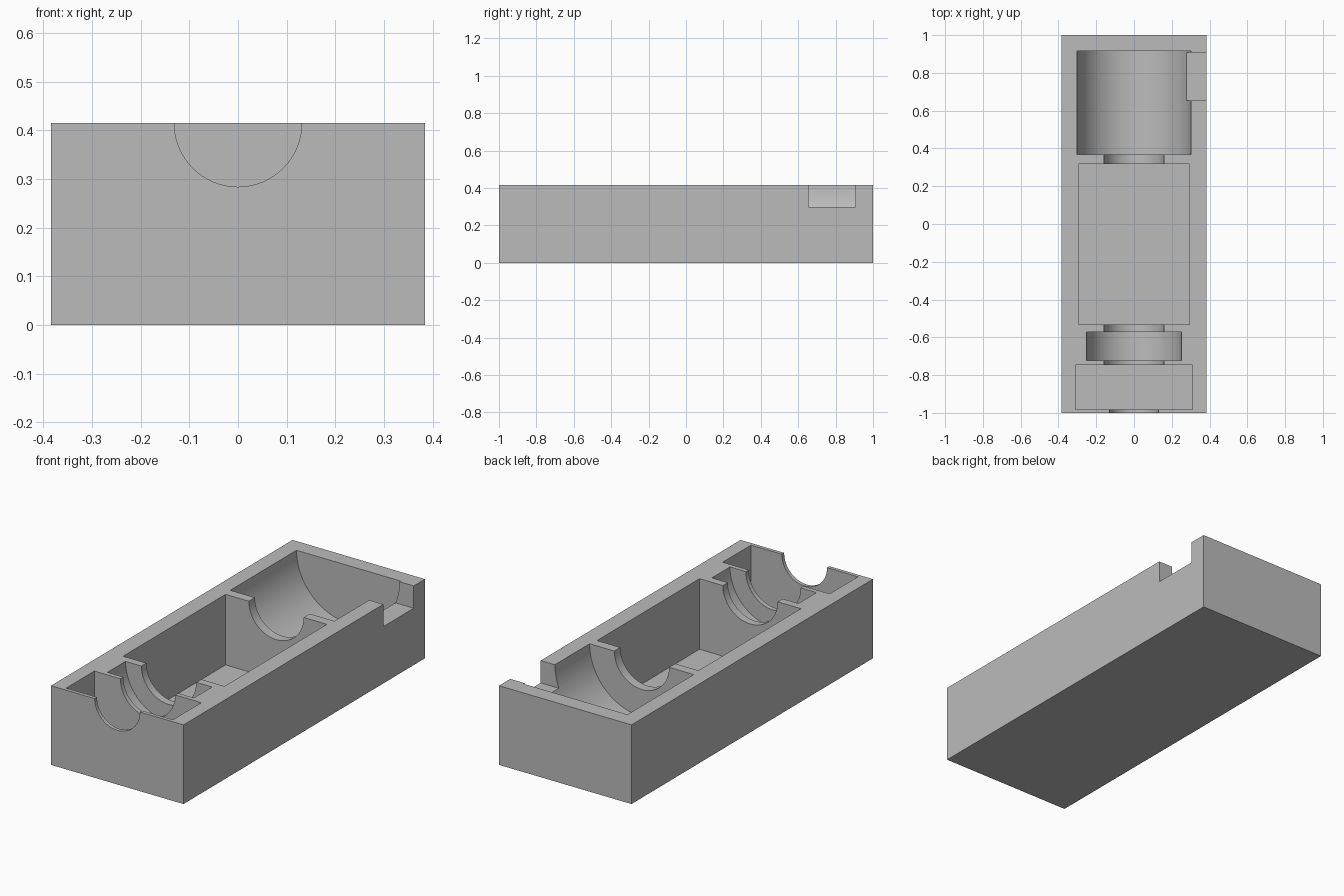
import bpy
import math

H = 0.415          # height of the block and of the shaft axis

default = bpy.data.objects.get("Cube")
if default:
    bpy.data.objects.remove(default, do_unlink=True)

grey = bpy.data.materials.new("plain grey")
grey.use_nodes = True
colour = (0.5, 0.5, 0.5, 1)
grey.diffuse_color = colour
grey.node_tree.nodes["Principled BSDF"].inputs["Base Color"].default_value = colour


def box(name, x, y, z):
    """Box from (min, max) pairs."""
    bpy.ops.mesh.primitive_cube_add(size=1, location=[(a + b) / 2 for a, b in (x, y, z)])
    ob = bpy.context.object
    ob.name = name
    ob.scale = [b - a for a, b in (x, y, z)]
    bpy.ops.object.transform_apply(location=True, rotation=True, scale=True)
    ob.data.materials.append(grey)
    return ob


def rod(name, radius, y0, y1):
    """Cylinder lying along the shaft axis."""
    bpy.ops.mesh.primitive_cylinder_add(vertices=64, radius=radius, depth=y1 - y0,
                                        location=(0, (y0 + y1) / 2, H),
                                        rotation=(math.pi / 2, 0, 0))
    ob = bpy.context.object
    ob.name = name
    bpy.ops.object.transform_apply(location=True, rotation=True, scale=True)
    ob.data.materials.append(grey)
    return ob


housing = box("housing_half", (-0.384, 0.384), (-1, 1), (0, H))

cutters = [
    # square pockets and the side notch
    box("main_pocket", (-0.294, 0.294), (-0.532, 0.317), (0.045, 0.6)),
    box("front_pocket", (-0.31, 0.31), (-0.981, -0.747), (0.105, 0.6)),
    box("side_notch", (0.278, 0.5), (0.655, 0.907), (0.298, 0.6)),
    # round recesses and the shaft channels
    rod("rear_chamber", 0.302, 0.367, 0.916),
    rod("bearing_seat", 0.251, -0.723, -0.573),
    rod("shaft_channel", 0.159, -0.85, 0.5),
    rod("front_opening", 0.131, -1.1, -0.9),
]

bpy.ops.object.select_all(action="DESELECT")
bpy.context.view_layer.objects.active = housing
housing.select_set(True)
for cutter in cutters:
    cutter.hide_render = True
    mod = housing.modifiers.new(cutter.name, "BOOLEAN")
    mod.operation = "DIFFERENCE"
    mod.solver = "EXACT"
    mod.object = cutter
    bpy.ops.object.modifier_apply(modifier=mod.name)
    bpy.data.objects.remove(cutter, do_unlink=True)

bpy.ops.object.shade_smooth_by_angle(angle=math.radians(30))
